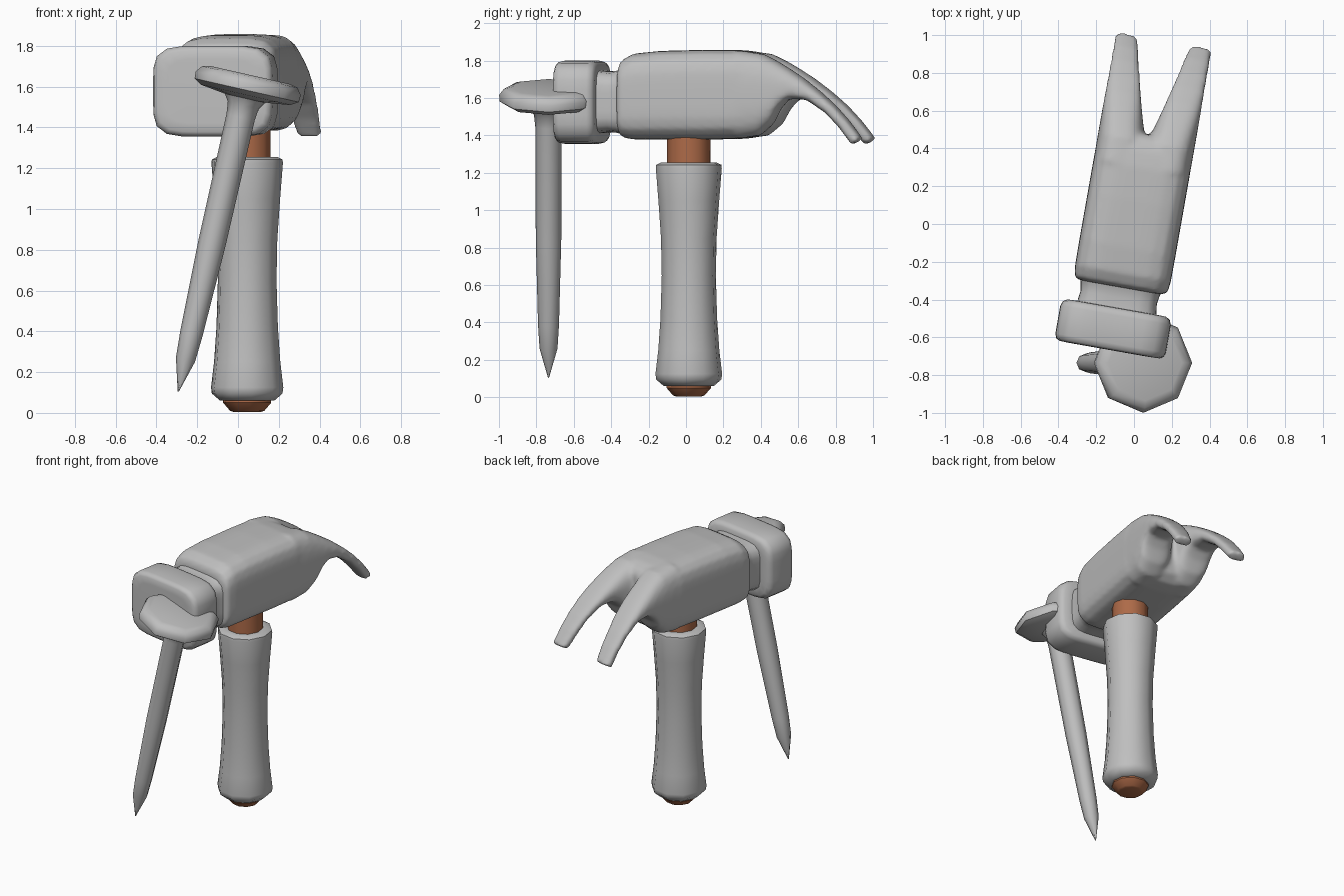
import bpy, bmesh, math
from mathutils import Vector, Matrix

if "Cube" in bpy.data.objects:
    bpy.data.objects.remove(bpy.data.objects["Cube"])


def material(name, color):
    m = bpy.data.materials.new(name)
    m.diffuse_color = (*color, 1)
    m.use_nodes = True
    m.node_tree.nodes["Principled BSDF"].inputs["Base Color"].default_value = m.diffuse_color
    return m


STEEL = material("grey", (0.52, 0.52, 0.52))
WOOD = material("brown", (0.42, 0.145, 0.065))
HANDLE = Matrix.Translation((0.045, 0.015, 0)) @ Matrix.Rotation(math.radians(-10), 4, 'Z')
HEAD = HANDLE @ Matrix.Translation((-0.054, 0, 0))


def ring(center, across, up, power, count=32):
    """Rounded-rectangle ring spanned by two half-axis vectors."""
    pts = []
    for i in range(count):
        a = 2 * math.pi * (i + 0.5) / count
        c, s = math.cos(a), math.sin(a)
        k = (abs(c) ** power + abs(s) ** power) ** (-1 / power)
        pts.append(Vector(center) + Vector(across) * c * k + Vector(up) * s * k)
    return pts


def loft(bm, rings):
    rows = [[bm.verts.new(p) for p in r] for r in rings]
    for a, b in zip(rows, rows[1:]):
        for i in range(len(a)):
            j = (i + 1) % len(a)
            bm.faces.new((a[i], a[j], b[j], b[i]))
    bm.faces.new(rows[0][::-1])
    bm.faces.new(rows[-1])


def finish(bm, name, mat, matrix, angle=40, soften=False):
    bmesh.ops.recalc_face_normals(bm, faces=bm.faces)
    me = bpy.data.meshes.new(name)
    bm.to_mesh(me)
    bm.free()
    me.transform(matrix)
    me.materials.append(mat)
    ob = bpy.data.objects.new(name, me)
    bpy.context.collection.objects.link(ob)
    bpy.ops.object.select_all(action='DESELECT')
    ob.select_set(True)
    bpy.context.view_layer.objects.active = ob
    if soften:
        # merge the overlapping lofts and round the joins
        r = ob.modifiers.new("merge", 'REMESH')
        r.mode = 'VOXEL'
        r.voxel_size = 0.014
        r.use_smooth_shade = True
        s = ob.modifiers.new("soften", 'SMOOTH')
        s.factor = 0.5
        s.iterations = 6
        bpy.ops.object.shade_smooth()
    else:
        bpy.ops.object.shade_smooth_by_angle(angle=math.radians(angle))
    return ob


def lathe(name, mat, profile, matrix, sides, angle=40):
    bm = bmesh.new()
    loft(bm, [[Vector((r * math.cos(2 * math.pi * i / sides),
                       r * math.sin(2 * math.pi * i / sides), z))
               for i in range(sides)] for r, z in profile])
    return finish(bm, name, mat, matrix, angle)


def box_rings(sections, power):
    """Sections are (y, half width, low z, high z)."""
    return [ring((0, y, (lo + hi) / 2), (w, 0, 0), (0, 0, (hi - lo) / 2), power)
            for y, w, lo, hi in sections]


# wooden shaft running through the grip
lathe("wooden_shaft", WOOD, [(0.07, 0.005), (0.085, 0.01), (0.12, 0.05), (0.117, 0.1),
                             (0.117, 1.45)], HANDLE, 10)

# waisted grip
lathe("grip", STEEL, [(0.115, 0.06), (0.135, 0.06), (0.176, 0.095), (0.18, 0.125), (0.165, 0.25),
                      (0.153, 0.42), (0.146, 0.65), (0.150, 0.85), (0.164, 1.05),
                      (0.178, 1.225), (0.176, 1.243), (0.15, 1.255), (0.115, 1.255)],
      HANDLE, 10, 50)

# hammer body with its two curved claws
bm = bmesh.new()
loft(bm, box_rings([(-0.365, 0.22, 1.415, 1.77), (-0.35, 0.25, 1.388, 1.805),
                    (-0.29, 0.257, 1.378, 1.838), (-0.15, 0.258, 1.378, 1.852),
                    (0.10, 0.258, 1.378, 1.858), (0.28, 0.258, 1.382, 1.856),
                    (0.37, 0.25, 1.395, 1.842), (0.43, 0.20, 1.44, 1.815),
                    (0.455, 0.12, 1.52, 1.78)], 4.5))
claw = [(0.28, 1.856, 0.28, 1.382, 0.0), (0.42, 1.835, 0.40, 1.40, 0.0),
        (0.50, 1.795, 0.47, 1.46, 0.025), (0.57, 1.753, 0.51, 1.54, 0.042),
        (0.65, 1.70, 0.56, 1.595, 0.06), (0.74, 1.63, 0.66, 1.592, 0.082),
        (0.82, 1.557, 0.77, 1.52, 0.105), (0.89, 1.475, 0.845, 1.447, 0.12),
        (0.95, 1.39, 0.912, 1.367, 0.138), (0.957, 1.375, 0.922, 1.356, 0.145)]
for side in (-1, 1):
    rings = []
    for ty, tz, by, bz, inner in claw:
        top, bottom = Vector((0, ty, tz)), Vector((0, by, bz))
        # keep the prongs thick enough as they thin out toward the tip
        half = (top - bottom) / 2
        half *= max(1, 0.032 / half.length)
        outer = 0.258
        mid = (top + bottom) / 2 + Vector((side * (outer + inner) / 2, 0, 0))
        rings.append(ring(mid, ((outer - inner) / 2, 0, 0), half, 3))
    loft(bm, rings)
finish(bm, "head_with_claws", STEEL, HEAD, soften=True)

# neck and striking face
bm = bmesh.new()
loft(bm, box_rings([(-0.34, 0.225, 1.40, 1.76), (-0.375, 0.212, 1.412, 1.748),
                    (-0.42, 0.205, 1.418, 1.742), (-0.5, 0.215, 1.41, 1.75)], 5))
finish(bm, "neck", STEEL, HEAD, 50)

bm = bmesh.new()
loft(bm, box_rings([(-0.475, 0.22, 1.42, 1.735), (-0.477, 0.265, 1.38, 1.775),
                    (-0.49, 0.287, 1.362, 1.793), (-0.515, 0.297, 1.355, 1.80),
                    (-0.665, 0.297, 1.355, 1.80), (-0.69, 0.288, 1.362, 1.793),
                    (-0.70, 0.268, 1.378, 1.777), (-0.702, 0.22, 1.42, 1.735)], 5))
finish(bm, "striking_face", STEEL, HEAD, 50)

# leaning nail with a broad eight-sided cap
lean = Matrix.Translation((-0.293, -0.735, 0.105)) @ Matrix.Rotation(math.radians(12.8), 4, 'Y')
lathe("nail", STEEL, [(0.003, 0.0), (0.048, 0.16), (0.056, 0.29), (0.068, 0.75), (0.071, 1.38),
                      (0.078, 1.44), (0.10, 1.475), (0.225, 1.492), (0.262, 1.515),
                      (0.264, 1.55), (0.24, 1.582), (0.20, 1.592)], lean, 8, 50)
